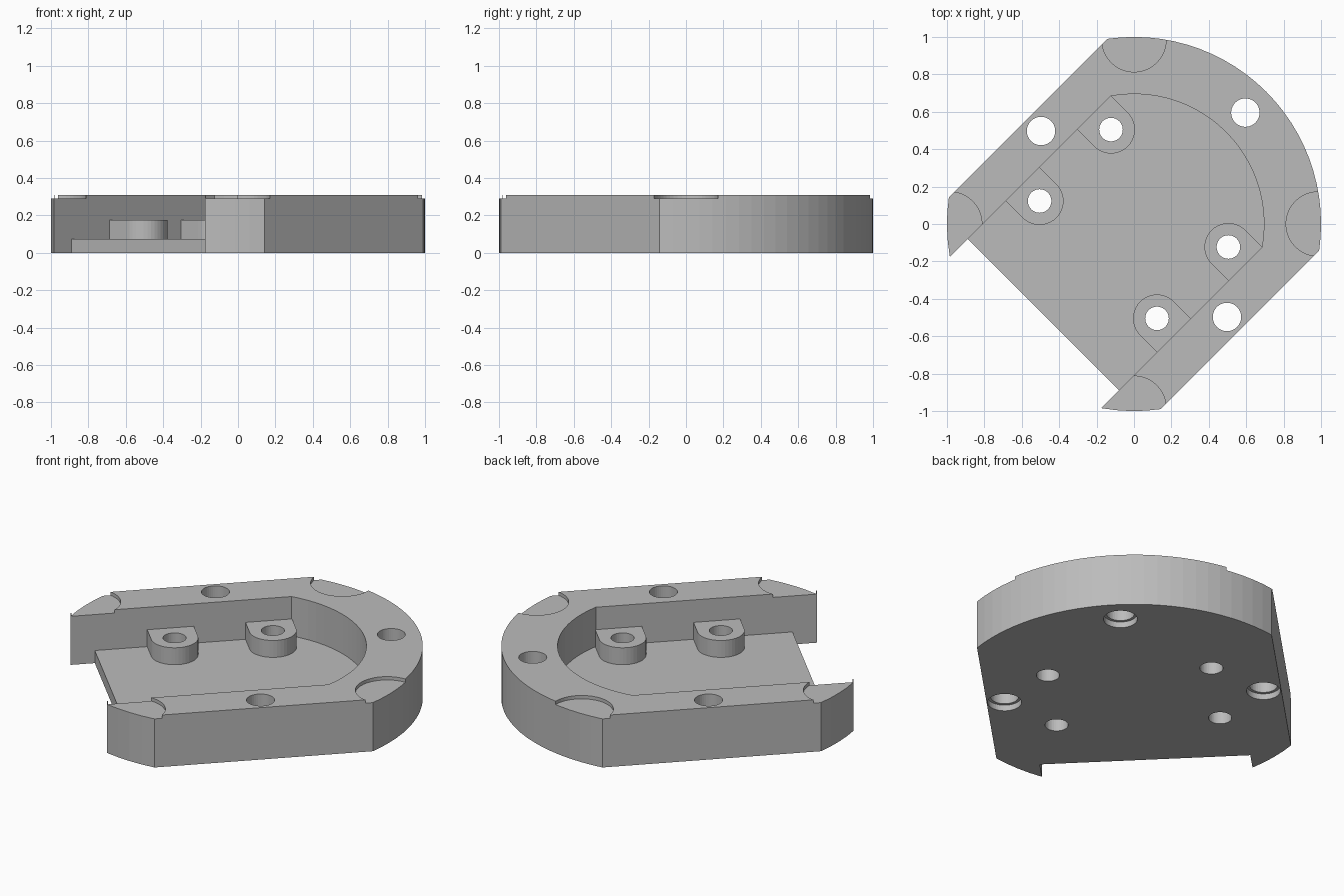
import bpy, bmesh
from math import sin, cos, pi, sqrt, asin

if "Cube" in bpy.data.objects:
    bpy.data.objects.remove(bpy.data.objects["Cube"])

HEIGHT, FLOOR, BOSS_TOP = 0.31, 0.075, 0.176
FLAT, INNER, FRONT = 0.8, 0.572, -0.686   # side flats, pocket walls, floor front edge
POCKET_R = 0.695

grey = bpy.data.materials.new("light grey")
grey.use_nodes = True
colour = (0.5, 0.5, 0.5, 1)
grey.diffuse_color = colour
grey.node_tree.nodes["Principled BSDF"].inputs["Base Color"].default_value = colour


def arc(r, a, b, n, u=0, v=0):
    """Points on an arc, u running toward the rounded end and v across."""
    return [(u + r * cos(a + (b - a) * i / n), v + r * sin(a + (b - a) * i / n))
            for i in range(n + 1)]


def prism(name, outline, z0, z1):
    """Extrude a (u, v) outline; the part sits diagonally on the x/y axes."""
    bm = bmesh.new()
    s = sqrt(0.5)
    face = bm.faces.new([bm.verts.new(((u - v) * s, (u + v) * s, z0)) for u, v in outline])
    out = bmesh.ops.extrude_face_region(bm, geom=[face])
    top = [g for g in out["geom"] if isinstance(g, bmesh.types.BMVert)]
    bmesh.ops.translate(bm, verts=top, vec=(0, 0, z1 - z0))
    bmesh.ops.recalc_face_normals(bm, faces=bm.faces[:])
    mesh = bpy.data.meshes.new(name)
    bm.to_mesh(mesh)
    bm.free()
    mesh.materials.append(grey)
    obj = bpy.data.objects.new(name, mesh)
    bpy.context.scene.collection.objects.link(obj)
    return obj


def disc(name, u, v, r, z0, z1, n=40):
    return prism(name, arc(r, 0, 2 * pi, n, u, v)[:-1], z0, z1)


def combine(target, tool, operation):
    """Apply a boolean and discard the tool."""
    mod = target.modifiers.new("boolean", "BOOLEAN")
    mod.operation, mod.solver, mod.object = operation, "EXACT", tool
    bpy.context.view_layer.update()
    mesh = bpy.data.meshes.new_from_object(
        target.evaluated_get(bpy.context.evaluated_depsgraph_get()))
    target.modifiers.clear()
    target.data = mesh
    bpy.data.objects.remove(tool)


# U-shaped wall: rounded back, flat sides, pointed front tips
side = asin(FLAT)
tip = asin(INNER)
pocket = asin(INNER / POCKET_R)
outline = (arc(1, -side, side, 26) + arc(1, pi - side, pi - tip, 4)
           + arc(POCKET_R, pocket, -pocket, 26)
           + arc(1, pi + tip, pi + side, 4))
body = prism("mounting_base", outline, 0, HEIGHT)

# Floor plate, overlapping into the wall
floor = prism("floor", [(FRONT, -0.65), (0.35, -0.65)] + arc(0.8, -0.7, 0.7, 16)
              + [(0.35, 0.65), (FRONT, 0.65)], 0, FLOOR)
combine(body, floor, "UNION")

# Four rounded screw bosses against the pocket walls
BU, BV, BR = 0.27, 0.444, 0.128
for su in (-1, 1):
    for sv in (-1, 1):
        shape = [(u, sv * v) for u, v in arc(BR, pi, 2 * pi, 20, su * BU, BV)]
        shape += [(su * BU + BR, sv * 0.65), (su * BU - BR, sv * 0.65)]
        combine(body, prism("boss", shape, 0.03, BOSS_TOP), "UNION")

# Screw holes through the bosses
for su in (-1, 1):
    for sv in (-1, 1):
        combine(body, disc("boss_hole", su * BU, sv * BV, 0.063, -0.1, 0.5), "DIFFERENCE")

# Wall holes with shallow counterbores underneath
for u, v in ((0, 0.703), (0, -0.703), (0.842, 0)):
    combine(body, disc("wall_hole", u, v, 0.076, -0.1, 0.5), "DIFFERENCE")
    combine(body, disc("counterbore", u, v, 0.092, -0.1, 0.035), "DIFFERENCE")

# Shallow round recesses at the four corners
c = 0.985 * sqrt(0.5)
for su in (-1, 1):
    for sv in (-1, 1):
        combine(body, disc("recess", su * c, sv * c, 0.172, HEIGHT - 0.02, 0.5, 48), "DIFFERENCE")
